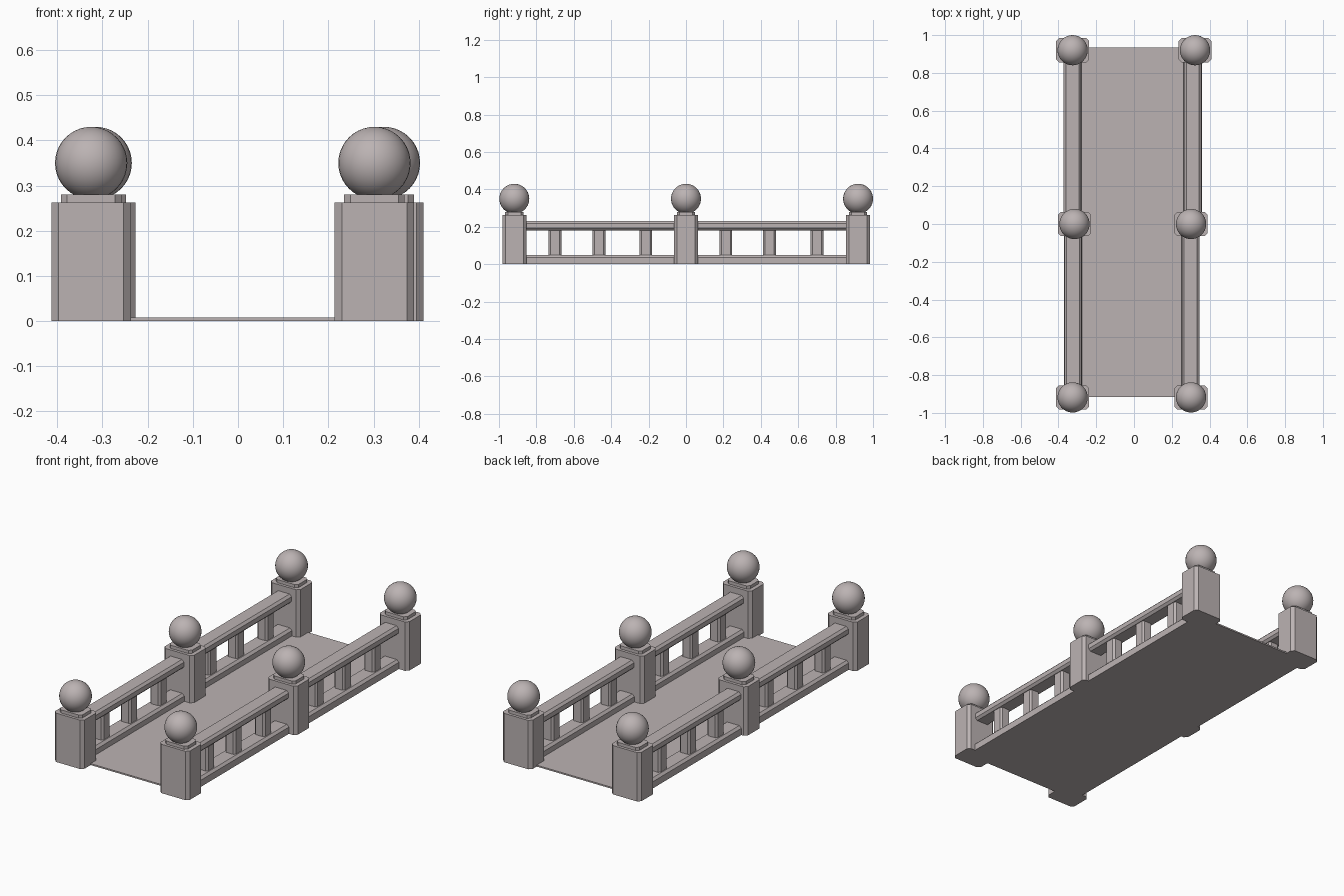
import bpy, bmesh, math

if "Cube" in bpy.data.objects:
    bpy.data.objects.remove(bpy.data.objects["Cube"])

stone = bpy.data.materials.new("warm grey stone")
stone.diffuse_color = (0.50, 0.45, 0.45, 1)
stone.use_nodes = True
stone.node_tree.nodes["Principled BSDF"].inputs["Base Color"].default_value = stone.diffuse_color


def finish(bm, name):
    bmesh.ops.recalc_face_normals(bm, faces=bm.faces)
    me = bpy.data.meshes.new(name)
    bm.to_mesh(me)
    bm.free()
    me.materials.append(stone)
    ob = bpy.data.objects.new(name, me)
    bpy.context.collection.objects.link(ob)
    return ob


def bar(name, lo, hi, axis=None, chamfer=0.0, top_only=False):
    """Box between two corners, with the edges along one axis chamfered."""
    bm = bmesh.new()
    bmesh.ops.create_cube(bm, size=1)
    for v in bm.verts:
        for i in range(3):
            v.co[i] = lo[i] if v.co[i] < 0 else hi[i]
    if axis is not None:
        edges = []
        for e in bm.edges:
            a, b = e.verts
            along = abs(a.co[axis] - b.co[axis]) > 1e-5
            if along and not (top_only and a.co.z < hi[2] - 1e-5):
                edges.append(e)
        bmesh.ops.bevel(bm, geom=edges, offset=chamfer, segments=1,
                        affect='EDGES', profile=0.5)
    return finish(bm, name)


def column(name, x, y, hx, hy, z0, z1, c):
    return bar(name, (x - hx, y - hy, z0), (x + hx, y + hy, z1), 2, c)


def ball(name, x, y, z, r):
    bm = bmesh.new()
    bmesh.ops.create_uvsphere(bm, u_segments=32, v_segments=20, radius=r)
    bmesh.ops.translate(bm, verts=bm.verts, vec=(x, y, z))
    for f in bm.faces:
        f.smooth = True
    finish(bm, name)


# deck slab
bar("deck", (-0.30, -0.915, 0), (0.29, 0.935, 0.008))

# posts with cap and ball; the two sides are slightly uneven
posts = [(-0.325, -0.918), (-0.315, 0.0), (-0.325, 0.92),
         (0.302, -0.918), (0.302, 0.0), (0.323, 0.92)]
for x, y in posts:
    column("post", x, y, 0.088, 0.064, 0, 0.263, 0.016)
    column("post_cap", x, y, 0.067, 0.049, 0.255, 0.28, 0.014)
    ball("post_ball", x, y, 0.35, 0.08)

# railing bays: centre x, start y, end y, baluster positions
bays = [(-0.323, -0.90, -0.02, (-0.70, -0.465, -0.215)),
        (-0.326, 0.02, 0.90, (0.213, 0.447, 0.70)),
        (0.300, -0.90, -0.02, (-0.70, -0.465, -0.215)),
        (0.311, 0.02, 0.90, (0.213, 0.447, 0.70))]
for x, y0, y1, spots in bays:
    bar("bottom_rail", (x - 0.048, y0, 0), (x + 0.048, y1, 0.048), 1, 0.012, True)
    bar("top_rail", (x - 0.046, y0, 0.181), (x + 0.046, y1, 0.23), 1, 0.012)
    for y in spots:
        column("baluster", x, y, 0.031, 0.034, 0.04, 0.19, 0.010)
